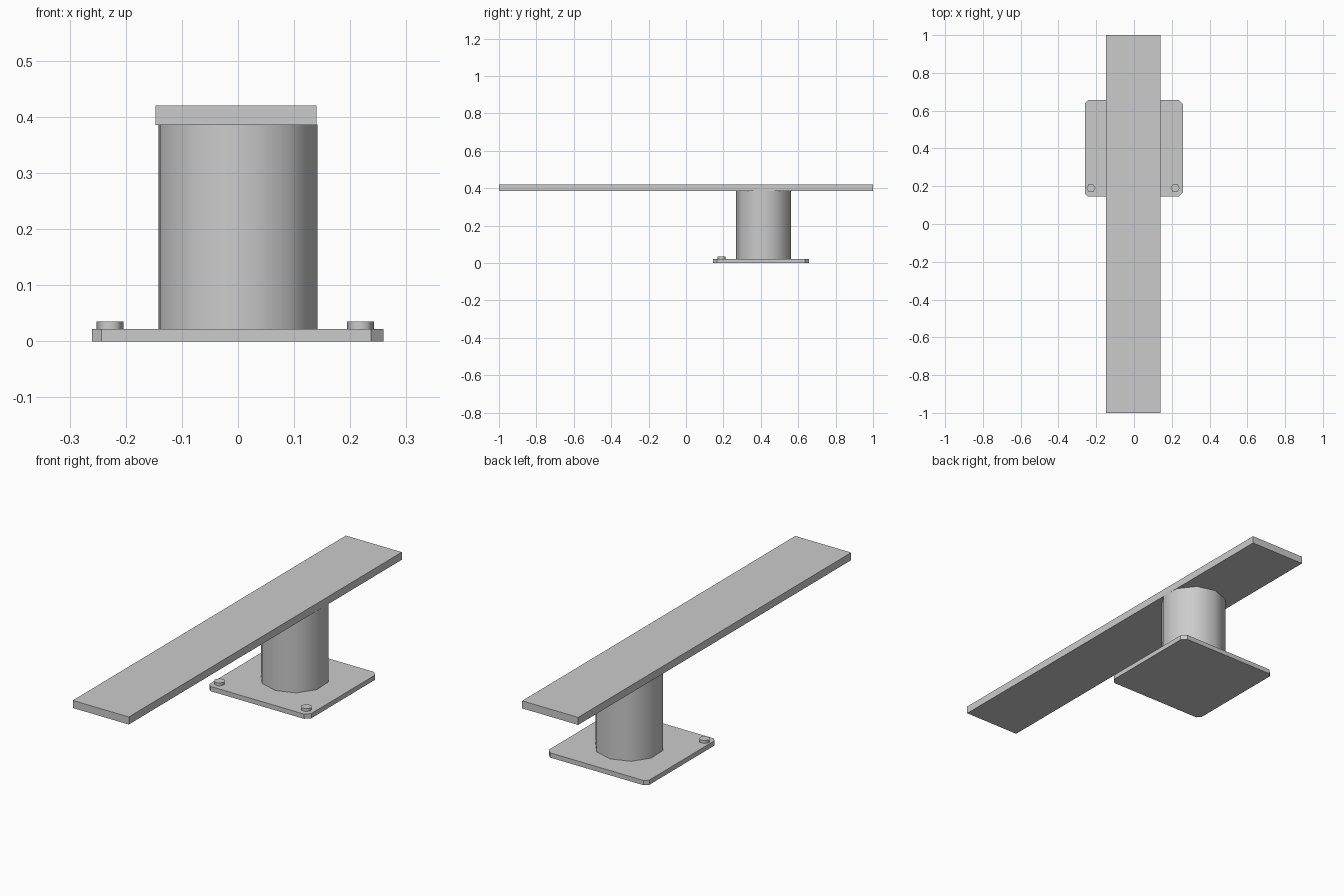
import bpy, bmesh, math

if "Cube" in bpy.data.objects:
    bpy.data.objects.remove(bpy.data.objects["Cube"])


def prism(name, pts, z0, z1, smooth=None):
    """Extrude a flat outline between two heights."""
    bm = bmesh.new()
    face = bm.faces.new([bm.verts.new((x, y, z0)) for x, y in pts])
    ext = bmesh.ops.extrude_face_region(bm, geom=[face])
    top = [g for g in ext["geom"] if isinstance(g, bmesh.types.BMVert)]
    bmesh.ops.translate(bm, verts=top, vec=(0, 0, z1 - z0))
    bmesh.ops.recalc_face_normals(bm, faces=bm.faces)
    mesh = bpy.data.meshes.new(name)
    bm.to_mesh(mesh)
    bm.free()
    ob = bpy.data.objects.new(name, mesh)
    bpy.context.collection.objects.link(ob)
    if smooth:
        bpy.ops.object.select_all(action='DESELECT')
        bpy.context.view_layer.objects.active = ob
        ob.select_set(True)
        bpy.ops.object.shade_smooth_by_angle(angle=math.radians(smooth))
    return ob


def ngon(cx, cy, r, n, start):
    return [(cx + r * math.cos(start + i * math.tau / n),
             cy + r * math.sin(start + i * math.tau / n)) for i in range(n)]


# Long plank
prism("plank", [(-0.147, -1), (0.14, -1), (0.14, 1), (-0.147, 1)], 0.385, 0.42)

# Ten-sided pedestal, turned very slightly
prism("pedestal", ngon(0, 0.415, 0.147, 10, math.radians(20)), 0.02, 0.386, 40)

# Base plate with clipped corners
x0, x1, y0, y1 = -0.26, 0.259, 0.145, 0.657
cl, cr = 0.017, 0.022
prism("base_plate", [
    (x0 + cl, y0), (x1 - cr, y0), (x1, y0 + cr), (x1, y1 - cr),
    (x1 - cr, y1), (x0 + cl, y1), (x0, y1 - cl), (x0, y0 + cl)], 0, 0.022)

# Hexagonal bolts on the front corners
for side, x in (("left", -0.228), ("right", 0.218)):
    prism("bolt_" + side, ngon(x, 0.19, 0.024, 6, 0), 0.02, 0.035, 65)
